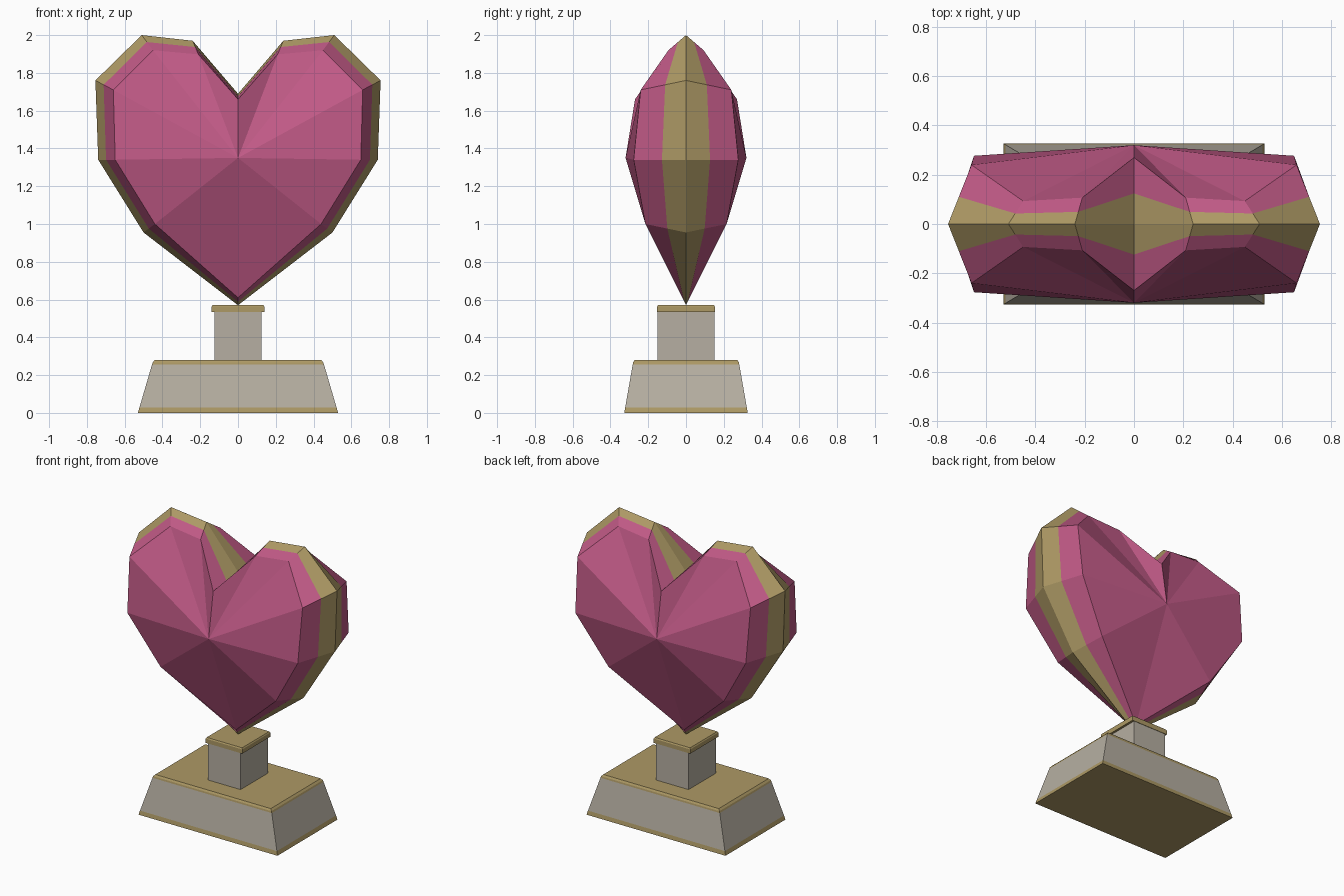
import bpy
import bmesh
from mathutils import Vector

cube = bpy.data.objects.get("Cube")
if cube:
    bpy.data.objects.remove(cube, do_unlink=True)


def make_material(name, rgb):
    mat = bpy.data.materials.new(name)
    mat.use_nodes = True
    mat.diffuse_color = (*rgb, 1)
    mat.node_tree.nodes["Principled BSDF"].inputs["Base Color"].default_value = (*rgb, 1)
    return mat


pink = make_material("rose pink", (0.52, 0.10, 0.235))
gold = make_material("dull gold", (0.42, 0.32, 0.13))
stone = make_material("warm grey", (0.47, 0.43, 0.36))


def finish(name, bm, materials):
    bmesh.ops.remove_doubles(bm, verts=bm.verts, dist=0.0001)
    bmesh.ops.recalc_face_normals(bm, faces=bm.faces)
    mesh = bpy.data.meshes.new(name)
    bm.to_mesh(mesh)
    bm.free()
    for mat in materials:
        mesh.materials.append(mat)
    obj = bpy.data.objects.new(name, mesh)
    bpy.context.collection.objects.link(obj)
    return obj


def bridge(bm, lower, upper, material):
    """Join two closed loops of equal length with faces."""
    n = len(lower)
    for i in range(n):
        j = (i + 1) % n
        face = bm.faces.new((lower[i], lower[j], upper[j], upper[i]))
        face.material_index = material


def stacked_block(name, levels, bands):
    """Rectangular block from (half width, half depth, height) levels."""
    bm = bmesh.new()
    loops = [[bm.verts.new((sx * w, sy * d, z))
              for sx, sy in ((-1, -1), (1, -1), (1, 1), (-1, 1))]
             for w, d, z in levels]
    for low, high, mat in zip(loops, loops[1:], bands):
        bridge(bm, low, high, mat)
    bm.faces.new(loops[0]).material_index = bands[0]
    bm.faces.new(loops[-1]).material_index = bands[-1]
    return finish(name, bm, [stone, gold])


# Stepped stand: sloped plinth with gold trim, square column, thin cap
stacked_block("plinth", [(0.53, 0.327, 0), (0.522, 0.322, 0.028),
                         (0.455, 0.282, 0.257), (0.451, 0.28, 0.268),
                         (0.44, 0.272, 0.28)], [1, 0, 1, 1])
stacked_block("column", [(0.125, 0.15, 0.28), (0.125, 0.15, 0.535)], [0])
stacked_block("column_cap", [(0.14, 0.153, 0.533), (0.14, 0.153, 0.562),
                             (0.135, 0.148, 0.57)], [1, 1])

# Faceted heart: half outlines of the middle rim and the front ridge
rim = [(0, 0, 1.69), (0.24, 0, 1.97), (0.51, 0, 2.0), (0.755, 0, 1.76),
       (0.74, 0, 1.34), (0.5, 0, 0.955), (0, 0, 0.57)]
ridge = [(0, 0.27, 1.66), (0.21, 0.107, 1.898), (0.45, 0.093, 1.92),
         (0.66, 0.24, 1.71), (0.65, 0.277, 1.34), (0.44, 0.215, 1.0),
         (0, 0.02, 0.61)]
band_share = 0.46


def full_loop(half):
    return half + [(-x, y, z) for x, y, z in half[-2:0:-1]]


rim_loop = [Vector(p) for p in full_loop(rim)]
ridge_loop = [Vector(p) for p in full_loop(ridge)]
bm = bmesh.new()
for side in (-1, 1):
    flip = Vector((1, side, 1))
    outer = [bm.verts.new(p * flip) for p in rim_loop]
    middle = [bm.verts.new(p.lerp(q, band_share) * flip)
              for p, q in zip(rim_loop, ridge_loop)]
    inner = [bm.verts.new(p * flip) for p in ridge_loop]
    bridge(bm, outer, middle, 1)
    bridge(bm, middle, inner, 0)
    # Facets fan out from the raised centre point
    peak = bm.verts.new((0, side * 0.32, 1.35))
    for i, vert in enumerate(inner):
        bm.faces.new((vert, inner[(i + 1) % len(inner)], peak))
finish("heart_gem", bm, [pink, gold])
